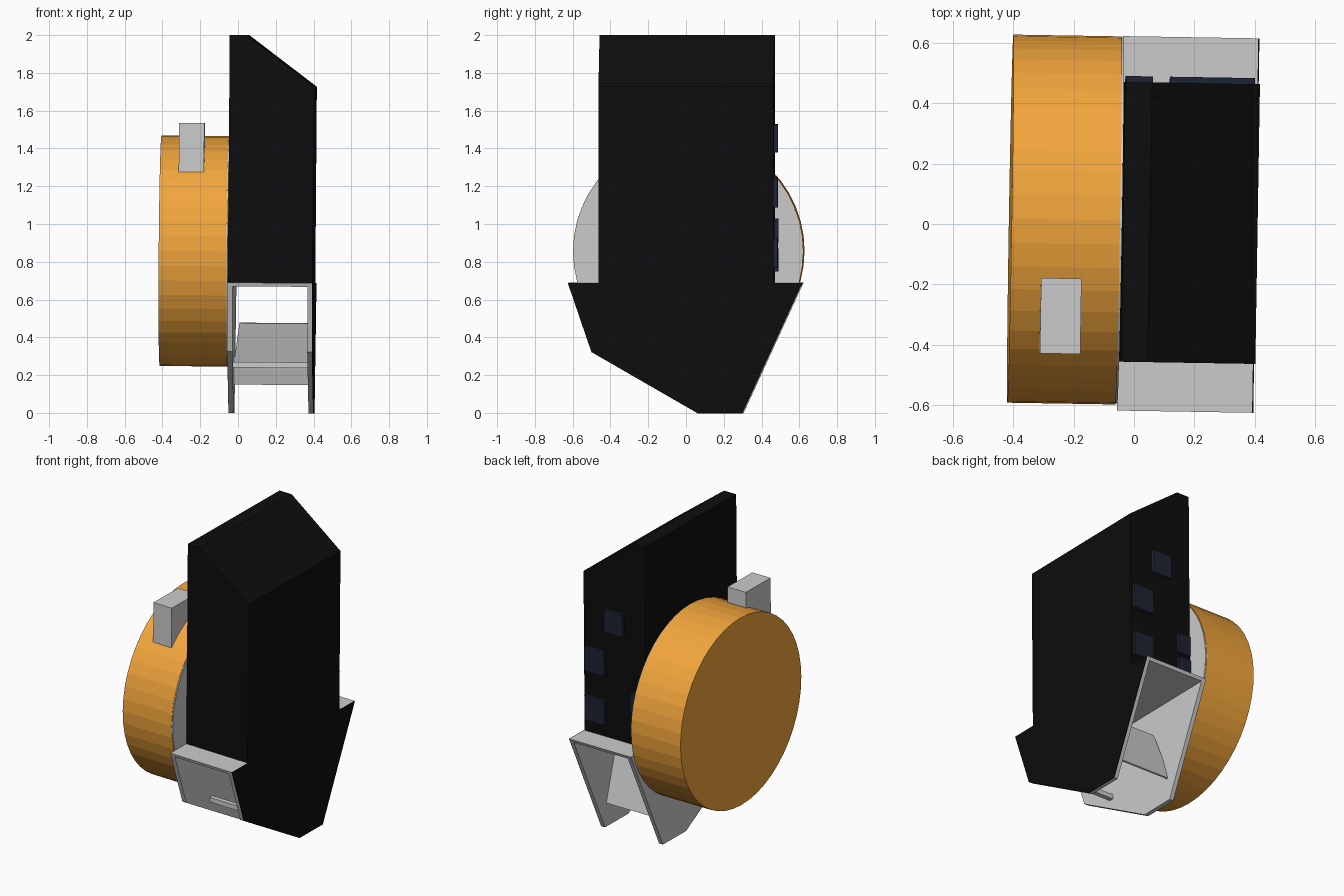
import bpy, bmesh, math
from mathutils import Matrix, Vector

if "Cube" in bpy.data.objects:
    bpy.data.objects.remove(bpy.data.objects["Cube"])

# the whole assembly sits very slightly turned and leaning
PIVOT = Matrix.Translation((0, 0, 1))
TURN = (PIVOT @ Matrix.Rotation(math.radians(0.45), 4, 'Y')
        @ Matrix.Rotation(math.radians(-0.95), 4, 'Z') @ PIVOT.inverted())


def paint(name, rgb):
    m = bpy.data.materials.new(name)
    m.diffuse_color = (*rgb, 1)
    m.use_nodes = True
    m.node_tree.nodes["Principled BSDF"].inputs["Base Color"].default_value = m.diffuse_color
    return m


BLACK = paint("black", (0.004, 0.004, 0.004))
ORANGE = paint("orange", (0.89, 0.38, 0.045))
BLUE = paint("dark_blue", (0.012, 0.017, 0.032))


def extrude(name, outline, step, mat=None):
    """Solid from a closed planar outline of 3D points pushed along step."""
    bm = bmesh.new()
    face = bm.faces.new([bm.verts.new(p) for p in outline])
    out = bmesh.ops.extrude_face_region(bm, geom=[face])
    moved = [v for v in out["geom"] if isinstance(v, bmesh.types.BMVert)]
    bmesh.ops.translate(bm, verts=moved, vec=Vector(step))
    bmesh.ops.recalc_face_normals(bm, faces=bm.faces)
    bm.transform(TURN)
    mesh = bpy.data.meshes.new(name)
    bm.to_mesh(mesh)
    bm.free()
    ob = bpy.data.objects.new(name, mesh)
    bpy.context.collection.objects.link(ob)
    if mat:
        mesh.materials.append(mat)
    return ob


def box(name, x, y, z, mat=None):
    pts = [(x[0], y[0], z[0]), (x[1], y[0], z[0]), (x[1], y[1], z[0]), (x[0], y[1], z[0])]
    return extrude(name, pts, (0, 0, z[1] - z[0]), mat)


def yz_plate(name, profile, x0, x1, mat=None):
    return extrude(name, [(x0, y, z) for y, z in profile], (x1 - x0, 0, 0), mat)


# tall body with sloped top edge
body = [(-0.044, 0.69), (0.404, 0.69), (0.404, 1.73), (0.045, 2.0), (-0.044, 2.0)]
extrude("body", [(x, -0.457, z) for x, z in body], (0, 0.927, 0), BLACK)

# round drum on the left, with its grey rear disc
def circle(r, n=48):
    return [(0.011 + r * math.cos(2 * math.pi * i / n),
             0.855 + r * math.sin(2 * math.pi * i / n)) for i in range(n)]

yz_plate("drum", circle(0.61), -0.409, -0.05, ORANGE)
yz_plate("drum_rear_disc", circle(0.607), -0.05, -0.044)
box("drum_block", (-0.309, -0.175), (-0.434, -0.184), (1.273, 1.533))

# lower bracket: two side plates, a top plate and a black outer skin
side = [(-0.619, 0.69), (-0.494, 0.325), (0.07, 0), (0.305, 0), (0.622, 0.69)]
yz_plate("left_plate", side, -0.044, -0.016)
yz_plate("right_plate", side, 0.380, 0.404)
yz_plate("right_plate_skin", side, 0.404, 0.408, BLACK)
top = [(-0.619, 0.69), (-0.612, 0.67), (0.613, 0.67), (0.622, 0.69)]
yz_plate("bracket_top", top, -0.016, 0.380)

# slanted panel and cross bar inside the bracket
panel = [(0.385, 0.29, 0.153), (0.385, 0.193, 0.478), (0.009, 0.193, 0.478), (-0.036, 0.29, 0.153)]
extrude("slanted_panel", panel, (0, -0.01, -0.003))
box("cross_bar", (-0.02, 0.385), (-0.255, -0.225), (0.24, 0.27))

# small panels on the back of the body: x centre, width, z range
for i, (x, w, z0, z1) in enumerate([(0.175, 0.135, 1.38, 1.53), (0.318, 0.145, 1.09, 1.25),
                                    (0.318, 0.145, 0.77, 0.93), (0.01, 0.09, 0.90, 1.03),
                                    (0.01, 0.09, 0.75, 0.87)]):
    box(f"back_panel_{i + 1}", (x - w / 2, x + w / 2), (0.468, 0.49), (z0, z1), BLUE)
